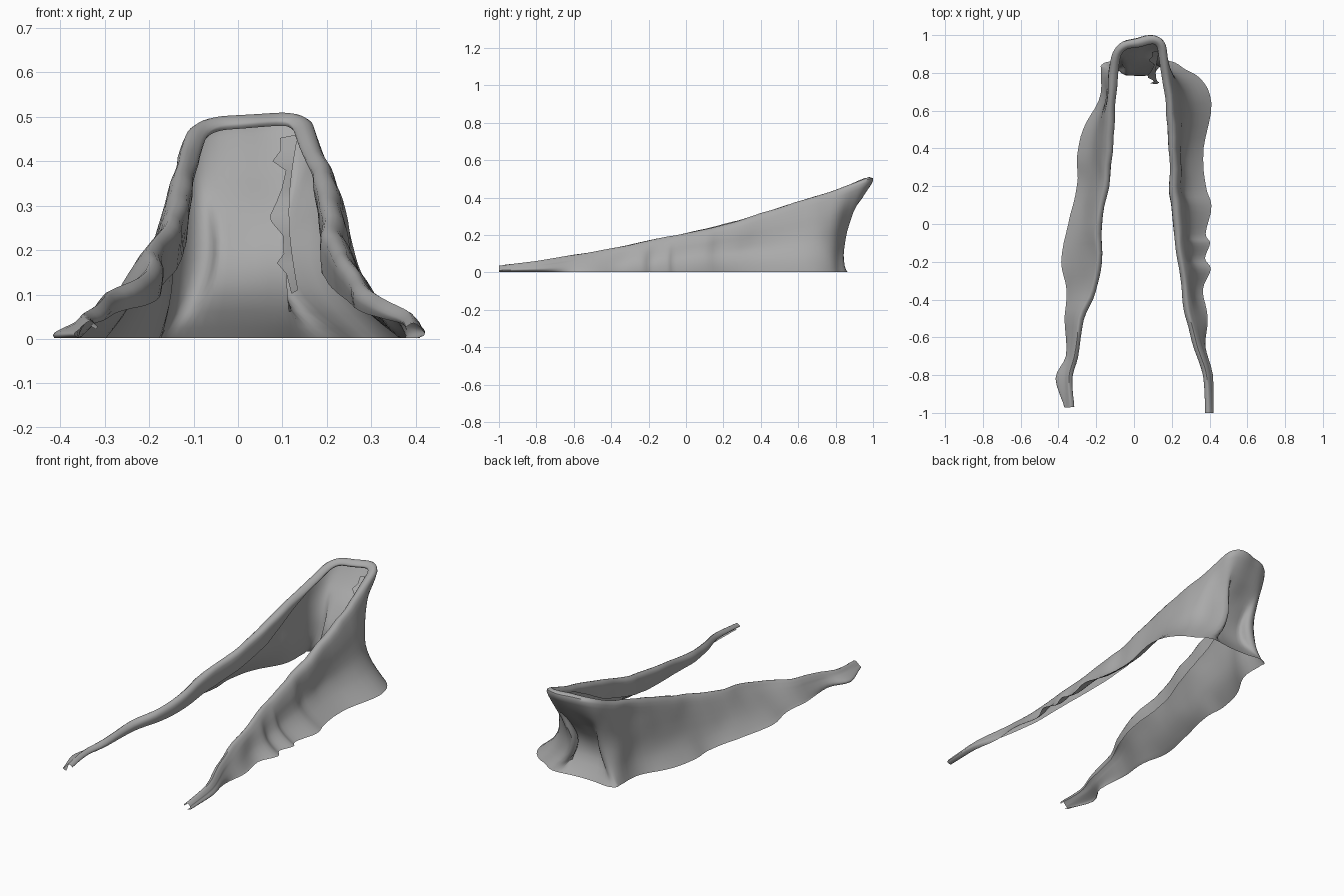
import bpy, bmesh, math, random
from mathutils import Vector, noise

random.seed(4)
cube = bpy.data.objects.get("Cube")
if cube:
    bpy.data.objects.remove(cube)

grey = bpy.data.materials.new("cloth grey")
grey.use_nodes = True
grey.diffuse_color = (0.4, 0.4, 0.4, 1)
grey.node_tree.nodes["Principled BSDF"].inputs["Base Color"].default_value = grey.diffuse_color


def clamp(value, low, high):
    return max(low, min(high, value))


def spline(points, steps):
    """Smooth curve through all the points."""
    ends = [points[0]] + points + [points[-1]]
    curve = []
    for a, b, c, d in zip(ends, ends[1:], ends[2:], ends[3:]):
        for i in range(steps):
            t = i / steps
            curve.append(b + (c - a) * t / 2 + (2 * a - 5 * b + 4 * c - d) * t * t / 2
                         + (3 * b - a - 3 * c + d) * t ** 3 / 2)
    return curve + [points[-1].copy()]


def ridge_height(y):
    """Height of the top edge, rising towards the back."""
    levels = [0.035, 0.06, 0.095, 0.125, 0.17, 0.21, 0.255, 0.315, 0.38, 0.44, 0.52]
    place = clamp((y + 1) * 5, 0, 9.999)
    i = int(place)
    return levels[i] + (levels[i + 1] - levels[i]) * (place - i)


def grid_object(name, rows):
    bm = bmesh.new()
    verts = [[bm.verts.new(p) for p in row] for row in rows]
    for r, s in zip(verts, verts[1:]):
        for i in range(len(r) - 1):
            bm.faces.new((r[i], s[i], s[i + 1], r[i + 1]))
    mesh = bpy.data.meshes.new(name)
    bm.to_mesh(mesh)
    bm.free()
    mesh.materials.append(grey)
    obj = bpy.data.objects.new(name, mesh)
    bpy.context.collection.objects.link(obj)
    bpy.ops.object.select_all(action="DESELECT")
    bpy.context.view_layer.objects.active = obj
    obj.select_set(True)
    bpy.ops.object.shade_smooth_by_angle(angle=math.radians(50))


# Each arm: y, x of the ridge, x of the hem
right_arm = [(-.97, -.335, -.35), (-.82, -.345, -.41), (-.7, -.315, -.36), (-.5, -.285, -.365),
             (-.35, -.225, -.36), (-.2, -.195, -.385), (0, -.195, -.35), (.2, -.16, -.3),
             (.35, -.14, -.3), (.5, -.13, -.27), (.65, -.12, -.19), (.8, -.105, -.17)]
left_arm = [(.77, .17, .35), (.64, .19, .41), (.4, .21, .37), (.2, .21, .38), (.1, .22, .41),
            (-.05, .235, .385), (-.1, .24, .405), (-.18, .25, .375), (-.24, .26, .405),
            (-.35, .275, .365), (-.5, .295, .39), (-.65, .335, .375), (-.8, .385, .4), (-1, .395, .395)]
# Back: ridge x and y, hem x and y, depth of the waist
back = [(-.09, .9, -.17, .84, .08), (-.05, .945, -.12, .86, .115), (.02, .96, .02, .85, .11),
        (.1, .975, .12, .86, .125), (.14, .95, .2, .86, .125), (.155, .88, .27, .82, .1)]

stations = [(x, y, hem, y, .02) for y, x, hem in right_arm]
stations += back
stations += [(x, y, hem, y, .055) for y, x, hem in left_arm]

ridge = spline([Vector((s[0], s[1], ridge_height(s[1]))) for s in stations], 4)
hem = spline([Vector((s[2], s[3], 0)) for s in stations], 4)
waist = spline([Vector((s[4], 0, 0)) for s in stations], 4)

# Rolled ridge and draped wall, one cross-section per station
rows = []
for i, top in enumerate(ridge):
    along = ridge[min(i + 1, len(ridge) - 1)] - ridge[max(i - 1, 0)]
    inward = Vector((along.y, -along.x, 0)).normalized()
    h = top.z
    half = 0.016 + 0.008 * min(1, h / 0.2)
    drop = min(0.02, h * 0.3)
    # The inner lip hangs lower along the arms than at the back
    hang = min(h * 0.45, clamp(0.345 - h * 0.75, 0.03, 0.1))
    outer = top - inward * half - Vector((0, 0, drop))
    section = [top + inward * half * 0.8 - Vector((0, 0, hang)),
               top + inward * half - Vector((0, 0, min(drop, hang * 0.6))),
               top.copy(), outer]
    # Tall walls pinch in above the hem, the low tips bulge out
    pinch = waist[i].x * clamp((h - 0.1) / 0.15, 0, 1) - 0.018 * clamp((0.1 - h) / 0.04, 0, 1)
    for t in (0.2, 0.4, 0.6, 0.8, 1):
        section.append(outer.lerp(hem[i], t) + inward * pinch * math.sin(math.pi * t ** 1.5))
    row = spline(section, 3)
    for p in row:
        crease = noise.noise(Vector((p.x * 9, p.y * 9, p.z * 6))) * 0.008
        p += inward * crease * min(1, h / 0.1)
        p.z = max(p.z + crease * 0.5 * min(1, p.z / 0.05), 0.002)
    rows.append(row)
grid_object("draped_wall", rows)

# Torn flap hanging inside the back left corner
flap = []
for k in range(13):
    t = k / 12
    fixed = Vector((.135 - .02 * math.sin(math.pi * t), .92 - .17 * math.sin(t * 1.6), .46 - .35 * t))
    torn = fixed + Vector((-.03 + random.uniform(-.02, .02), -.01, random.uniform(-.01, .01)))
    flap.append([fixed, torn])
grid_object("torn_flap", flap)
